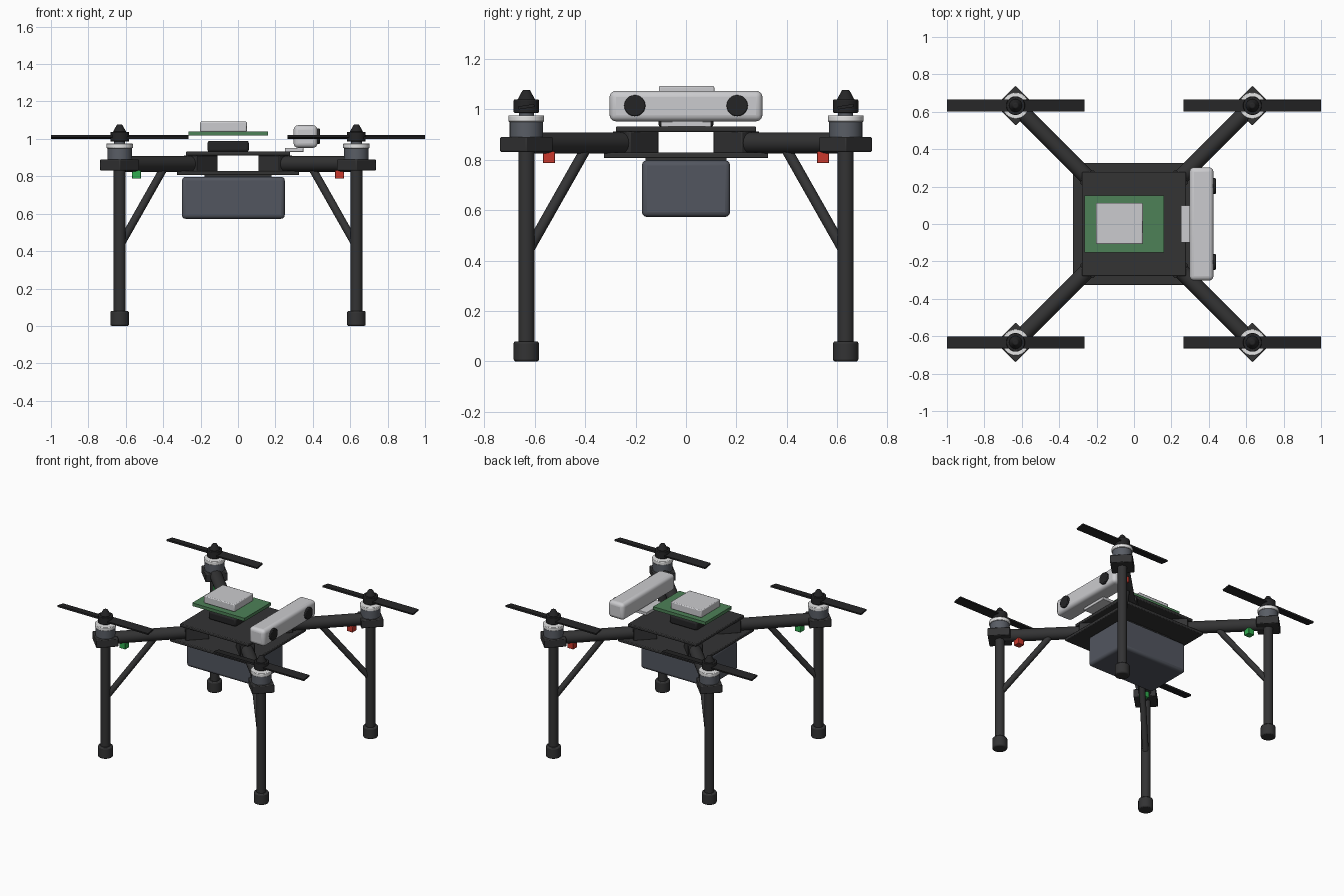
import bpy, bmesh, math
from mathutils import Vector, Matrix

if "Cube" in bpy.data.objects:
    bpy.data.objects.remove(bpy.data.objects["Cube"])

def mat(name, r, g, b):
    m = bpy.data.materials.new(name)
    m.diffuse_color = (r, g, b, 1)
    m.use_nodes = True
    m.node_tree.nodes["Principled BSDF"].inputs["Base Color"].default_value = m.diffuse_color
    return m

CARBON = mat("carbon black", 0.033, 0.033, 0.034)
BLACK = mat("blade black", 0.018, 0.018, 0.019)
SLATE = mat("battery slate", 0.085, 0.093, 0.115)
STEEL = mat("motor grey", 0.10, 0.11, 0.13)
WHITE = mat("ring white", 0.78, 0.78, 0.78)
SILVER = mat("light grey", 0.60, 0.60, 0.62)
BOARD = mat("board green", 0.075, 0.22, 0.095)
RED = mat("lamp red", 0.60, 0.04, 0.025)
GREEN = mat("lamp green", 0.03, 0.42, 0.08)

def finish(name, bm, material, bevel=0, segs=2):
    bmesh.ops.recalc_face_normals(bm, faces=bm.faces)
    me = bpy.data.meshes.new(name)
    bm.to_mesh(me)
    bm.free()
    me.materials.append(material)
    ob = bpy.data.objects.new(name, me)
    bpy.context.scene.collection.objects.link(ob)
    if bevel:
        mod = ob.modifiers.new("bevel", 'BEVEL')
        mod.width, mod.segments = bevel, segs
        mod.limit_method, mod.angle_limit = 'ANGLE', math.radians(40)
    bpy.ops.object.select_all(action='DESELECT')
    bpy.context.view_layer.objects.active = ob
    ob.select_set(True)
    bpy.ops.object.shade_smooth_by_angle(angle=math.radians(35))
    return ob

def box(name, lo, hi, material, bevel=0, segs=2, turn=0):
    lo, hi = Vector(lo), Vector(hi)
    bm = bmesh.new()
    bmesh.ops.create_cube(bm, size=1, matrix=Matrix.Translation((lo + hi) / 2)
                          @ Matrix.Rotation(turn, 4, 'Z')
                          @ Matrix.Diagonal((*(hi - lo), 1)))
    return finish(name, bm, material, bevel, segs)

def rod(name, a, b, r, material, r2=None, bevel=0, sides=32):
    a, b = Vector(a), Vector(b)
    d = b - a
    bm = bmesh.new()
    bmesh.ops.create_cone(bm, cap_ends=True, segments=sides, radius1=r,
                          radius2=r if r2 is None else r2, depth=d.length,
                          matrix=Matrix.Translation((a + b) / 2)
                          @ d.to_track_quat('Z', 'Y').to_matrix().to_4x4())
    return finish(name, bm, material, bevel)

def propeller(name, x, y):
    # two flat blades pitched in opposite directions
    bm = bmesh.new()
    for s in (-1, 1):
        bmesh.ops.create_cube(bm, size=1, matrix=Matrix.Translation((x + s * 0.184, y, 1.01))
                              @ Matrix.Rotation(s * math.radians(9), 4, 'X')
                              @ Matrix.Diagonal((0.367, 0.064, 0.012, 1)))
    finish(name, bm, BLACK)

# frame plates
box("lower_plate", (-0.326, -0.326, 0.806), (0.326, 0.326, 0.828), CARBON, 0.005)
box("upper_plate", (-0.278, -0.278, 0.91), (0.278, 0.278, 0.932), CARBON, 0.005)

# battery under the frame
box("battery", (-0.30, -0.175, 0.573), (0.25, 0.175, 0.797), SLATE, 0.02, 3)
box("battery_mount", (-0.18, -0.16, 0.79), (0.18, 0.16, 0.81), CARBON)

# electronics stack
box("controller", (-0.163, -0.11, 0.93), (0.058, 0.11, 0.99), BLACK, 0.012)
box("circuit_board", (-0.265, -0.152, 1.017), (0.16, 0.152, 1.04), BOARD)
box("computer_module", (-0.203, -0.108, 1.038), (0.047, 0.112, 1.092), SILVER, 0.006)

# stereo camera on its bracket
box("camera_bracket", (0.25, -0.10, 0.93), (0.35, 0.10, 0.952), SILVER, 0.003)
box("camera_body", (0.297, -0.303, 0.952), (0.425, 0.303, 1.073), SILVER, 0.025, 4)
for s in (-1, 1):
    rod("camera_lens", (0.40, s * 0.203, 1.014), (0.438, s * 0.203, 1.014), 0.042, BLACK, bevel=0.005)

# four identical corners: arm, leg, motor and propeller
C = 0.633
for sx in (-1, 1):
    for sy in (-1, 1):
        x, y = sx * C, sy * C
        turn = math.radians(45) * sx * sy
        rod("arm", (sx * 0.16, sy * 0.16, 0.866), (x, y, 0.866), 0.042, CARBON)
        box("arm_clamp", (sx * 0.2 - 0.08, sy * 0.2 - 0.05, 0.826),
            (sx * 0.2 + 0.08, sy * 0.2 + 0.05, 0.912), CARBON, 0.004, turn=turn)
        box("motor_mount", (x - 0.075, y - 0.075, 0.831), (x + 0.075, y + 0.075, 0.89),
            CARBON, 0.005, turn=turn)
        rod("leg", (x, y, 0.04), (x, y, 0.84), 0.032, CARBON)
        rod("foot", (x, y, 0), (x, y, 0.08), 0.05, CARBON, bevel=0.008)
        rod("leg_brace", (sx * 0.625, sy * 0.625, 0.44), (sx * 0.39, sy * 0.39, 0.855), 0.021, CARBON, sides=20)
        rod("motor", (x, y, 0.885), (x, y, 0.952), 0.066, STEEL, bevel=0.004)
        rod("motor_ring", (x, y, 0.95), (x, y, 0.976), 0.071, WHITE, bevel=0.004)
        rod("motor_shaft", (x, y, 0.97), (x, y, 0.99), 0.03, STEEL)
        rod("propeller_hub", (x, y, 0.986), (x, y, 1.038), 0.05, BLACK, bevel=0.003)
        rod("propeller_nut", (x, y, 1.036), (x, y, 1.077), 0.036, BLACK, r2=0.014, bevel=0.004)
        propeller("propeller", x, y)
        # navigation lamp: red on the right, green on the left
        lx, ly = sx * 0.543, sy * 0.543
        box("navigation_lamp", (lx - 0.024, ly - 0.024, 0.787), (lx + 0.024, ly + 0.024, 0.832),
            RED if sx > 0 else GREEN, 0.003)
